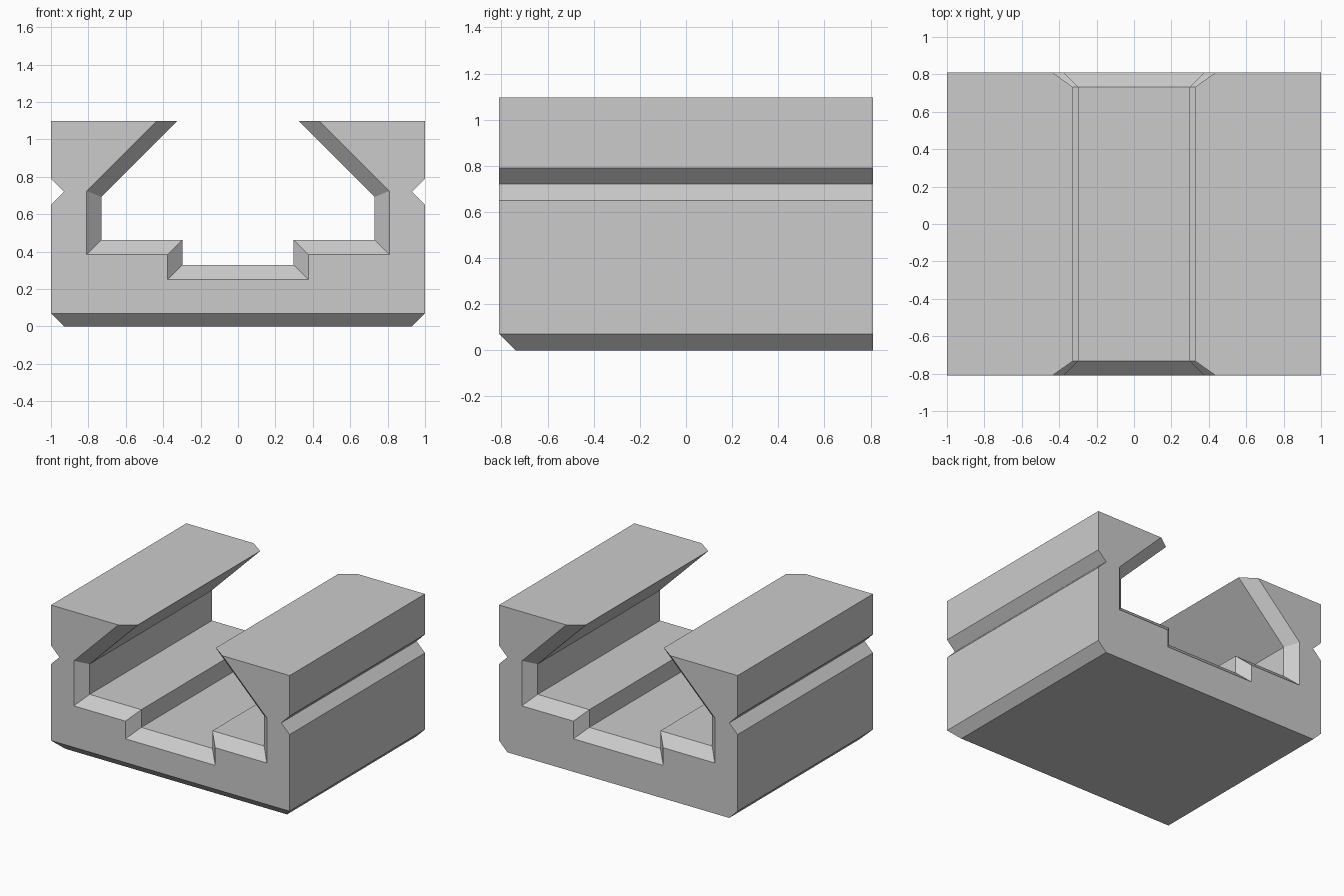
import bpy
import bmesh
from mathutils import Vector

default = bpy.data.objects.get("Cube")
if default:
    bpy.data.objects.remove(default, do_unlink=True)

HALF_LENGTH, HEIGHT = 0.81, 1.097
CHAMFER = 0.07       # bottom edges and side grooves
FLARE = 0.078        # widening of the slot at both ends
OVERSHOOT = 0.1      # cutters reach past the block

grey = bpy.data.materials.new("light grey metal")
grey.use_nodes = True
colour = (0.6, 0.6, 0.6, 1)
grey.diffuse_color = colour
grey.node_tree.nodes["Principled BSDF"].inputs["Base Color"].default_value = colour


def make_object(name, bm):
    bmesh.ops.recalc_face_normals(bm, faces=bm.faces)
    mesh = bpy.data.meshes.new(name)
    bm.to_mesh(mesh)
    bm.free()
    mesh.materials.append(grey)
    obj = bpy.data.objects.new(name, mesh)
    bpy.context.collection.objects.link(obj)
    return obj


def loft(name, sections):
    """Skin a list of (y, [(x, z), ...]) sections and cap both ends."""
    bm = bmesh.new()
    rings = [[bm.verts.new((x, y, z)) for x, z in pts] for y, pts in sections]
    for a, b in zip(rings, rings[1:]):
        for i in range(len(a)):
            j = (i + 1) % len(a)
            bm.faces.new((a[i], a[j], b[j], b[i]))
    bm.faces.new(rings[0])
    bm.faces.new(rings[-1])
    return make_object(name, bm)


def slot_section(flare):
    """Stepped floor, upright walls and 45 degree overhangs, pushed out by flare."""
    top = HEIGHT + OVERSHOOT
    right = [
        (0.298 + flare, 0.328 - flare),
        (0.298 + flare, 0.462 - flare),
        (0.731 + flare, 0.462 - flare),
        (0.731 + flare, 0.692 + 0.414 * flare),
        (0.326 - OVERSHOOT + 1.414 * flare, top),
    ]
    return right + [(-x, z) for x, z in reversed(right)]


# Block with chamfered bottom edges at the front and both sides
bm = bmesh.new()
bmesh.ops.create_cube(bm, size=1)
bmesh.ops.scale(bm, vec=(2, 2 * HALF_LENGTH, HEIGHT), verts=bm.verts)
bmesh.ops.translate(bm, vec=(0, 0, HEIGHT / 2), verts=bm.verts)
for side, reach in (((0, -1, 0), HALF_LENGTH), ((1, 0, 0), 1), ((-1, 0, 0), 1)):
    side = Vector(side)
    cut = bmesh.ops.bisect_plane(
        bm, geom=bm.verts[:] + bm.edges[:] + bm.faces[:],
        plane_co=side * (reach - CHAMFER), plane_no=side - Vector((0, 0, 1)),
        clear_outer=True)
    edges = [e for e in cut["geom_cut"] if isinstance(e, bmesh.types.BMEdge)]
    bmesh.ops.holes_fill(bm, edges=edges, sides=0)
block = make_object("slotted_block", bm)

# Cutter for the slot, flared at both ends
end = HALF_LENGTH + OVERSHOOT
neck = HALF_LENGTH - FLARE
wide = FLARE + OVERSHOOT
cutters = [loft("slot_cutter", [(-end, slot_section(wide)), (-neck, slot_section(0)),
                                (neck, slot_section(0)), (end, slot_section(wide))])]

# Cutters for the V grooves along the sides
for side, label in ((1, "left"), (-1, "right")):
    x, z, w = 1 - CHAMFER, 0.72, CHAMFER + OVERSHOOT
    vee = [(side * x, z), (side * (x + w), z + w), (side * (x + w), z - w)]
    cutters.append(loft(label + "_groove_cutter", [(-end, vee), (end, vee)]))

# Carve the block, then drop the cutters
bpy.context.view_layer.objects.active = block
for cutter in cutters:
    cutter.hide_render = True
    mod = block.modifiers.new(cutter.name, 'BOOLEAN')
    mod.operation = 'DIFFERENCE'
    mod.solver = 'EXACT'
    mod.object = cutter
    bpy.ops.object.modifier_apply(modifier=mod.name)
    bpy.data.objects.remove(cutter, do_unlink=True)
